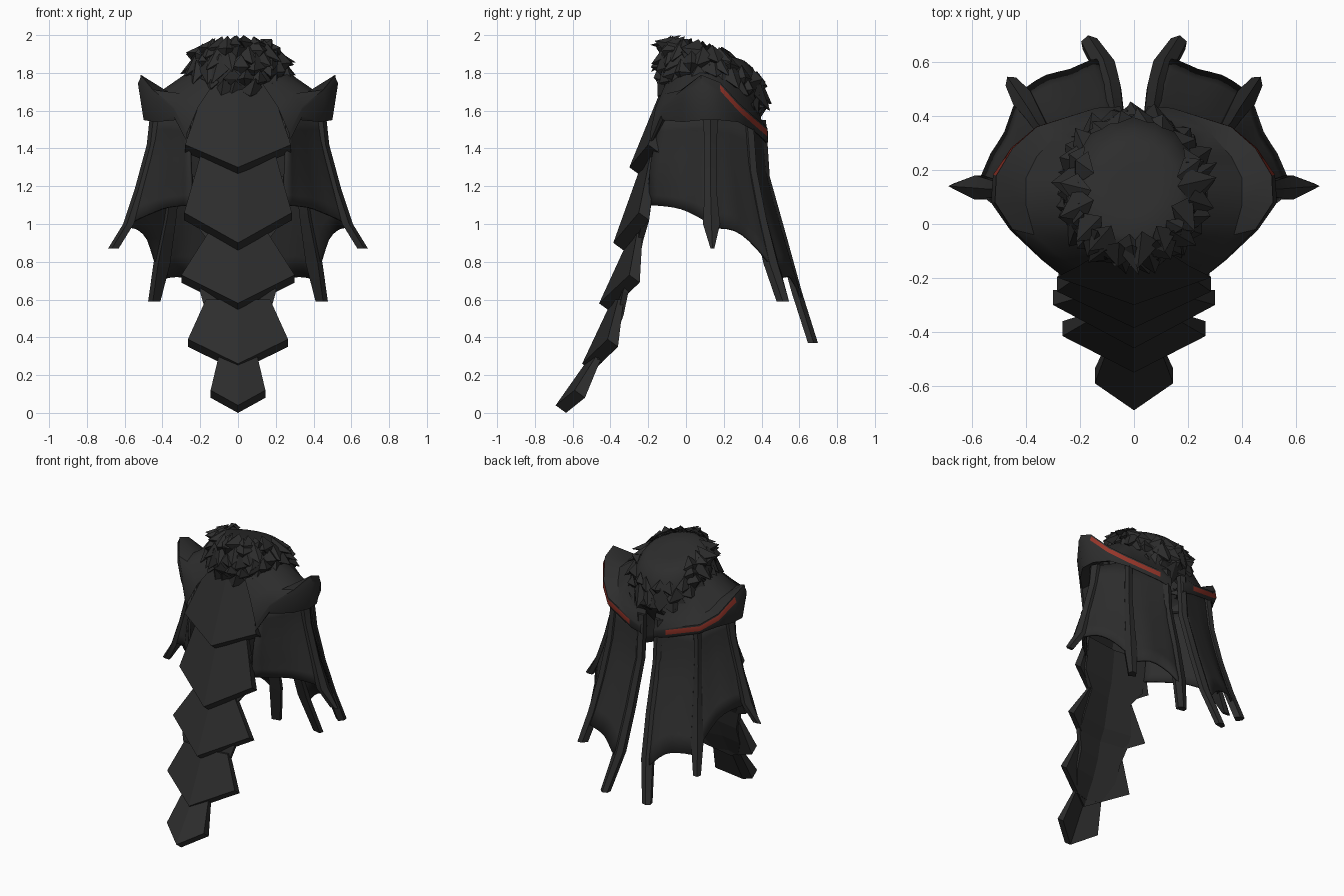
import bpy, bmesh, math, random
from mathutils import Vector

random.seed(4)
cube = bpy.data.objects.get("Cube")
if cube:
    bpy.data.objects.remove(cube, do_unlink=True)


def material(name, colour):
    mat = bpy.data.materials.new(name)
    mat.use_nodes = True
    mat.diffuse_color = (*colour, 1)
    mat.node_tree.nodes["Principled BSDF"].inputs["Base Color"].default_value = (*colour, 1)
    return mat


CHARCOAL = material("charcoal", (.026, .026, .026))
RED = material("red_trim", (.3, .035, .022))


def make(name, verts, faces, mirror=False, thickness=0, smooth=None):
    mesh = bpy.data.meshes.new(name)
    mesh.from_pydata([tuple(v) for v in verts], [], faces)
    bm = bmesh.new()
    bm.from_mesh(mesh)
    bmesh.ops.recalc_face_normals(bm, faces=bm.faces)
    bm.to_mesh(mesh)
    bm.free()
    mesh.materials.append(CHARCOAL)
    mesh.materials.append(RED)
    obj = bpy.data.objects.new(name, mesh)
    bpy.context.collection.objects.link(obj)
    if smooth:
        bpy.ops.object.select_all(action="DESELECT")
        obj.select_set(True)
        bpy.context.view_layer.objects.active = obj
        bpy.ops.object.shade_smooth_by_angle(angle=math.radians(smooth))
    if thickness:
        mod = obj.modifiers.new("thickness", "SOLIDIFY")
        mod.thickness = thickness
        mod.offset = 0
    if mirror:
        mod = obj.modifiers.new("mirror", "MIRROR")
        mod.use_mirror_merge = False
    return obj


def grid_faces(rows, cols, closed=False):
    span = cols if closed else cols - 1
    return [(r * cols + c, r * cols + (c + 1) % cols,
             (r + 1) * cols + (c + 1) % cols, (r + 1) * cols + c)
            for r in range(rows - 1) for c in range(span)]


def along(path, t):
    s = min(max(t, 0), 1) * (len(path) - 1)
    i = min(int(s), len(path) - 2)
    return Vector(path[i]).lerp(Vector(path[i + 1]), s - i)


# Overlapping pointed plates: (half width, y, z) of top and side, then tip (y, z)
def plate(name, top, side, tip, ridge=.03):
    tx, ty, tz = top
    sx, sy, sz = side
    front = [Vector(p) for p in (
        (-tx, ty, tz), (0, ty - ridge, tz), (tx, ty, tz),
        (sx, sy, sz), (0, tip[0], tip[1]), (-sx, sy, sz))]
    # Thin at the top, thick along the pointed lower edge
    back = [p + (Vector((0, .03, 0)) if i < 3 else Vector((0, .055, -.04)))
            for i, p in enumerate(front)]
    faces = [(0, 1, 4, 5), (1, 2, 3, 4), (11, 10, 7, 6), (10, 9, 8, 7)]
    faces += [(i, (i + 1) % 6, (i + 1) % 6 + 6, i + 6) for i in range(6)]
    make(name, front + back, faces)


plate("chest_plate", (.17, -.09, 1.74), (.28, -.2, 1.42), (-.3, 1.3))
plate("belly_plate", (.2, -.19, 1.36), (.285, -.25, 1.06), (-.385, .9))
plate("waist_plate", (.16, -.26, .95), (.3, -.3, .73), (-.46, .58))
plate("lower_plate", (.17, -.36, .6), (.265, -.415, .39), (-.55, .26))
plate("end_plate", (.1, -.47, .31), (.145, -.59, .12), (-.69, .04))

# Backing strip that joins the plates: rows of (half width, y, z)
strip = [(.24, -.18, 1.25), (.24, -.21, 1.02), (.165, -.24, .92), (.2, -.28, .72),
         (.2, -.32, .64), (.165, -.345, .52), (.16, -.39, .4), (.1, -.46, .27)]
verts = [(side * w, y - .03 * (side == 0), z) for w, y, z in strip for side in (-1, 0, 1)]
make("plate_backing", verts, grid_faces(len(strip), 3), thickness=.03)

# Shoulder mantle: columns of neck, valley, rim and wall bottom, front to back
columns = [
    ((.13, -.11, 1.74), (.21, -.16, 1.62), (.27, -.19, 1.48), 1.43),
    ((.2, -.06, 1.77), (.29, -.11, 1.69), (.34, -.13, 1.62), 1.55),
    ((.25, 0, 1.79), (.37, -.04, 1.7), (.45, -.02, 1.71), 1.54),
    ((.27, .08, 1.8), (.4, .07, 1.71), (.515, .08, 1.79), 1.55),
    ((.27, .16, 1.79), (.4, .17, 1.7), (.51, .18, 1.75), 1.55),
    ((.25, .25, 1.74), (.36, .25, 1.63), (.45, .28, 1.64), 1.54),
    ((.2, .32, 1.7), (.28, .34, 1.58), (.36, .36, 1.57), 1.5),
    ((.1, .36, 1.68), (.11, .4, 1.55), (.14, .43, 1.51), 1.44),
    ((.03, .37, 1.66), (.04, .4, 1.54), (.05, .435, 1.48), 1.42)]
centre = Vector((0, .1, 0))
rows = [[] for _ in range(7)]
for neck, valley, rim, bottom in columns:
    rim = Vector(rim)
    out = Vector((rim.x, rim.y - centre.y, 0))
    low = Vector((rim.x, rim.y, bottom))
    lip = rim - Vector((0, 0, .012))
    flare = out * max(0, rim.z - 1.55) * .12
    section = (neck, valley, rim, lip, lip - Vector((0, 0, .034)) + flare,
               low - out * .03, low - out * .2 + Vector((0, 0, .04)))
    for row, point in zip(rows, section):
        row.append(point)
n = len(columns)
mantle = make("shoulder_mantle", sum(rows, []), grid_faces(len(rows), n), mirror=True, smooth=35)
# Red trim under the rear part of the raised rim
for i, face in enumerate(mantle.data.polygons):
    if i // (n - 1) == 3 and 4 <= i % (n - 1) <= 6:
        face.material_index = 1

# Cape ribs
back_rib = [(.07, .4, 1.55), (.07, .42, 1.25), (.085, .51, .93), (.11, .59, .64), (.165, .675, .37)]
rear_rib = [(.32, .33, 1.55), (.34, .35, 1.28), (.37, .4, 1.03), (.41, .46, .79), (.45, .52, .59)]
side_rib = [(.44, .13, 1.56), (.455, .13, 1.42), (.52, .13, 1.18), (.58, .135, 1.0), (.66, .14, .87)]
front_edge = [(.26, -.13, 1.56), (.25, -.19, 1.3), (.24, -.19, 1.1)]


def rib(name, path, out, widths, depth):
    out = Vector((*out, 0)).normalized()
    side = Vector((-out.y, out.x, 0))
    verts = []
    for p, w in zip(path, widths):
        p = Vector(p)
        verts += [p + side * w - out * depth, p + side * w + out * depth * .3,
                  p + out * depth, p - side * w + out * depth * .3,
                  p - side * w - out * depth]
    faces = grid_faces(len(path), 5, closed=True)
    last = len(verts)
    faces += [tuple(range(5)), tuple(range(last - 5, last))]
    make(name, verts, faces, mirror=True, smooth=30)


rib("back_rib", back_rib, (.2, 1), (.03, .03, .035, .04, .03), .024)
rib("rear_rib", rear_rib, (.6, .8), (.025, .025, .03, .04, .025), .032)
rib("side_rib", side_rib, (1, 0), (.04, .032, .032, .045, .01), .028)


# Scalloped cloth between two ribs, with a bulge and a soft fold
def panel(name, a, b, end_a, end_b, lift, bulge, rows=8, cols=9):
    verts = []
    for r in range(rows):
        for c in range(cols):
            u = c / (cols - 1)
            arch = math.sin(math.pi * u)
            t = r / (rows - 1) * (end_a + (end_b - end_a) * u - lift * arch)
            p = along(a, t).lerp(along(b, t), u)
            fold = 1 + bulge * arch * t + .012 * t * math.sin(4 * math.pi * u)
            verts.append((p.x * fold, centre.y + (p.y - centre.y) * fold, p.z))
    make(name, verts, grid_faces(rows, cols), mirror=True, thickness=.015, smooth=40)


panel("back_cloth", back_rib, rear_rib, .8, .86, .08, .1)
panel("rear_cloth", rear_rib, side_rib, .8, .78, .1, .05)
panel("front_cloth", side_rib, front_edge, .76, 1, .08, -.04)

# Collar core: tilted oval dome, listed as (scale, height)
profile = [(.8, -.11), (.93, -.08), (.97, .02), (.91, .1), (.8, .16), (.64, .185), (.35, .19), (.1, .19)]


def collar(angle, scale, height):
    y = -.28 * math.cos(angle) * scale
    return Vector((.27 * math.sin(angle) * scale, .13 + y, 1.73 + height - .28 * y))


SIDES = 18
verts = [collar(math.tau * c / SIDES, s, h) for s, h in profile for c in range(SIDES)]
faces = grid_faces(len(profile), SIDES, closed=True)
faces.append(tuple(range(len(verts) - SIDES, len(verts))))
make("collar_core", verts, faces, smooth=50)

# Fur: rows of broad, flat, jagged tufts over the collar
verts, faces = [], []
for r in range(6):
    for c in range(SIDES):
        angle = math.tau * (c + .5 * (r % 2) + random.uniform(-.25, .25)) / SIDES
        if r > 3 and math.cos(angle) < -.5:
            continue
        t = (.7 + r * .7) / (len(profile) - 1)
        path = [collar(angle, s, h) for s, h in profile]
        p = along(path, t)
        up = (along(path, t + .08) - along(path, t - .08)).normalized()
        side = Vector((math.cos(angle), math.sin(angle), 0))
        out = side.cross(up)
        if out.dot(p - Vector((0, .13, 1.7))) < 0:
            out.negate()
        w = random.uniform(.05, .068)
        tip = p + out * random.uniform(.025, .055) + up * random.uniform(-.1, .02)
        tip += side * random.uniform(-.05, .05)
        k = len(verts)
        verts += [p + side * w, p + up * w * 1.2 + out * .01, p - side * w,
                  p - up * w * .8 - out * .01, tip]
        faces += [(k + i, k + (i + 1) % 4, k + 4) for i in range(4)]
make("fur_collar", verts, faces)
